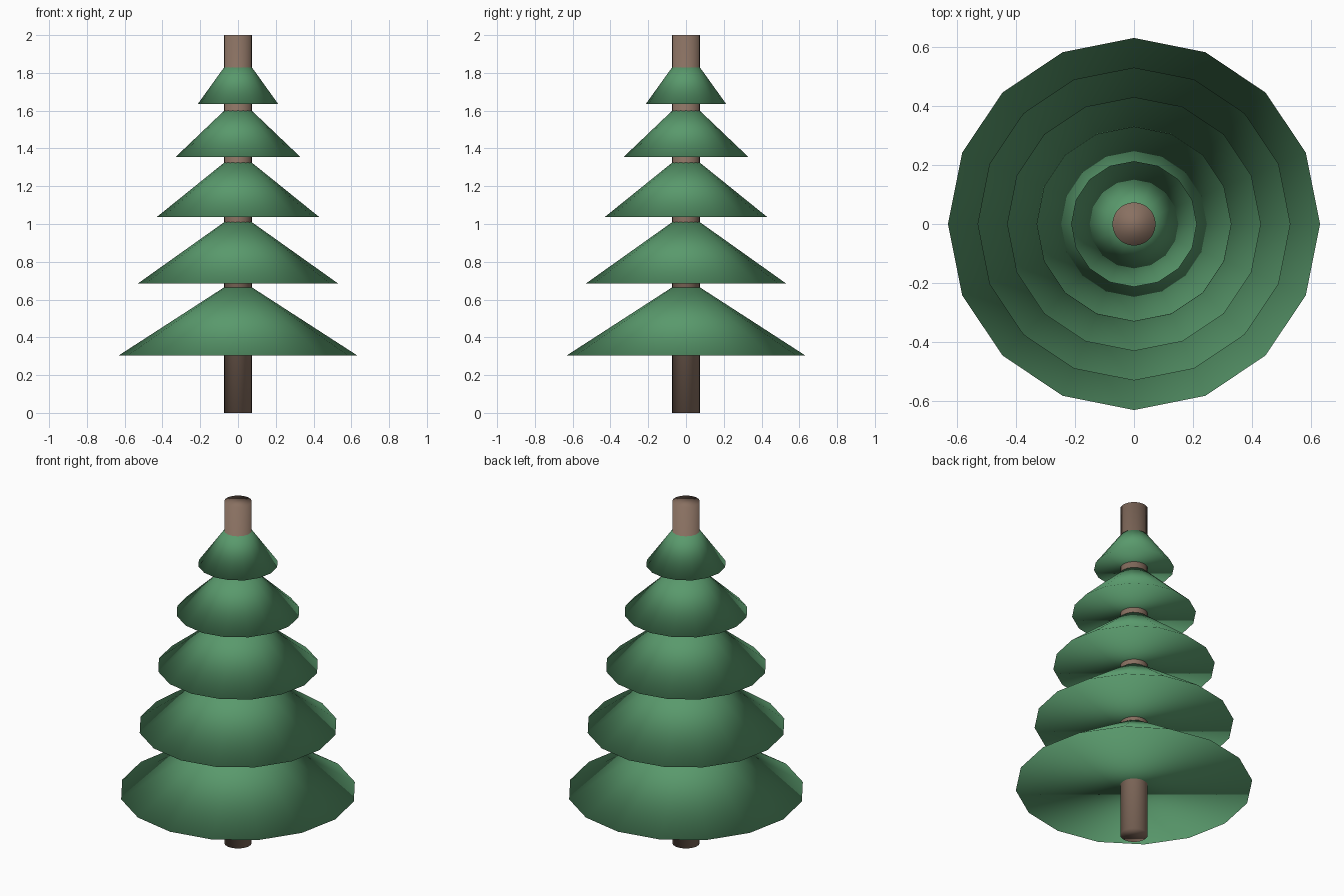
import bpy

cube = bpy.data.objects.get("Cube")
if cube:
    bpy.data.objects.remove(cube, do_unlink=True)


def make_material(name, colour):
    mat = bpy.data.materials.new(name)
    mat.use_nodes = True
    mat.diffuse_color = colour
    mat.node_tree.nodes["Principled BSDF"].inputs["Base Color"].default_value = colour
    return mat


def finish(name, mat):
    # Fully smooth, including the caps, for the soft rolled shading
    obj = bpy.context.object
    obj.name = name
    obj.data.materials.append(mat)
    for face in obj.data.polygons:
        face.use_smooth = True
    return obj


bark = make_material("bark_brown", (0.25, 0.163, 0.12, 1))
needles = make_material("needle_green", (0.10, 0.32, 0.15, 1))

# Trunk running the full height
bpy.ops.mesh.primitive_cylinder_add(vertices=32, radius=0.073, depth=2, location=(0, 0, 1))
finish("trunk", bark)

# Branch tiers: closed cones whose tips sit inside the trunk
TRUNK_R = 0.073
tiers = [  # base height, base radius, height where the cone meets the trunk
    (0.305, 0.63, 0.665),
    (0.685, 0.53, 1.01),
    (1.037, 0.43, 1.325),
    (1.355, 0.33, 1.6),
    (1.635, 0.213, 1.83),
]
for i, (base, radius, meet) in enumerate(tiers, 1):
    height = (meet - base) * radius / (radius - TRUNK_R)
    bpy.ops.mesh.primitive_cone_add(vertices=16, radius1=radius, radius2=0, depth=height,
                                    location=(0, 0, base + height / 2))
    finish(f"branch_tier_{i}", needles)
